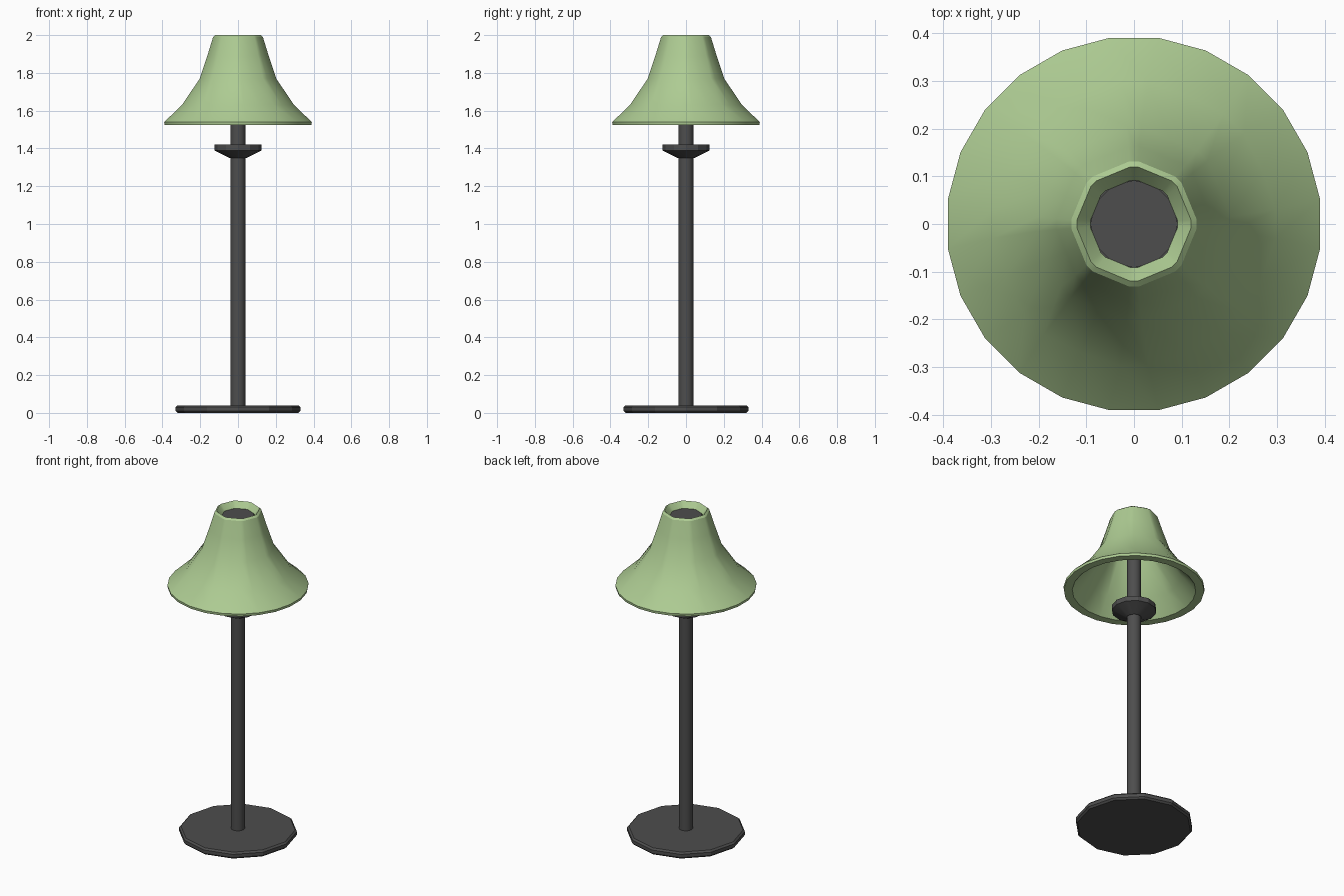
import bpy, bmesh, math

if "Cube" in bpy.data.objects:
    bpy.data.objects.remove(bpy.data.objects["Cube"])

def material(name, rgb):
    m = bpy.data.materials.new(name)
    m.diffuse_color = (*rgb, 1)
    m.use_nodes = True
    m.node_tree.nodes["Principled BSDF"].inputs["Base Color"].default_value = m.diffuse_color
    return m

def loft(name, rings, mat, angle, closed=False):
    """Skin a list of equal-length vertex rings; cap the ends unless closed."""
    bm = bmesh.new()
    loops = [[bm.verts.new(p) for p in r] for r in rings]
    pairs = list(zip(loops, loops[1:]))
    if closed:
        pairs.append((loops[-1], loops[0]))
    n = len(loops[0])
    for a, b in pairs:
        for i in range(n):
            j = (i + 1) % n
            bm.faces.new((a[i], a[j], b[j], b[i]))
    if not closed:
        bm.faces.new(loops[0][::-1])
        bm.faces.new(loops[-1])
    bmesh.ops.recalc_face_normals(bm, faces=bm.faces)
    me = bpy.data.meshes.new(name)
    bm.to_mesh(me)
    bm.free()
    me.materials.append(mat)
    ob = bpy.data.objects.new(name, me)
    bpy.context.collection.objects.link(ob)
    bpy.ops.object.select_all(action='DESELECT')
    ob.select_set(True)
    bpy.context.view_layer.objects.active = ob
    bpy.ops.object.shade_smooth_by_angle(angle=math.radians(angle))
    return ob

def lathe(name, profile, sides, mat, angle=35):
    rings = [[(r * math.cos(math.tau * i / sides), r * math.sin(math.tau * i / sides), z)
              for i in range(sides)] for r, z in profile]
    return loft(name, rings, mat, angle)

def shade_ring(r, z, t):
    """Octagon with nipped corners (t=0) blending to a 24-sided circle (t=1)."""
    pts = []
    corner = 4 + 3.5 * t
    for k in range(8):
        for deg in (corner, 22.5, 45 - corner):
            flat = math.cos(math.radians(22.5 - corner)) / math.cos(math.radians(deg - 22.5))
            rad = r * (t + (1 - t) * flat)
            a = math.radians(k * 45 + deg)
            pts.append((rad * math.cos(a), rad * math.sin(a), z))
    return pts

metal = material("dark_metal", (0.075, 0.075, 0.075))
green = material("shade_green", (0.42, 0.60, 0.29))

# Stand
lathe("base", [(0.32, 0), (0.33, 0.01), (0.33, 0.03), (0.32, 0.04)], 12, metal, 20)
lathe("pole", [(0.04, 0), (0.04, 1.96)], 12, metal)
lathe("collar", [(0.045, 1.35), (0.125, 1.39), (0.125, 1.42)], 12, metal, 25)

# Cap that closes the top of the shade
lathe("shade_holder", [(0.045, 1.92), (0.092, 1.945), (0.092, 1.965)], 12, metal, 25)

# Flared shade: outer skin down, flat underside, inner skin back up
section = [(0.12, 2.0, 0), (0.132, 1.99, 0), (0.163, 1.89, 0), (0.203, 1.77, 0.1),
           (0.298, 1.63, 0.5), (0.394, 1.54, 1), (0.392, 1.525, 1),
           (0.345, 1.525, 1), (0.265, 1.62, 0.5), (0.168, 1.76, 0.1),
           (0.125, 1.88, 0), (0.092, 1.965, 0)]
loft("shade", [shade_ring(*s) for s in section], green, 30, closed=True)
